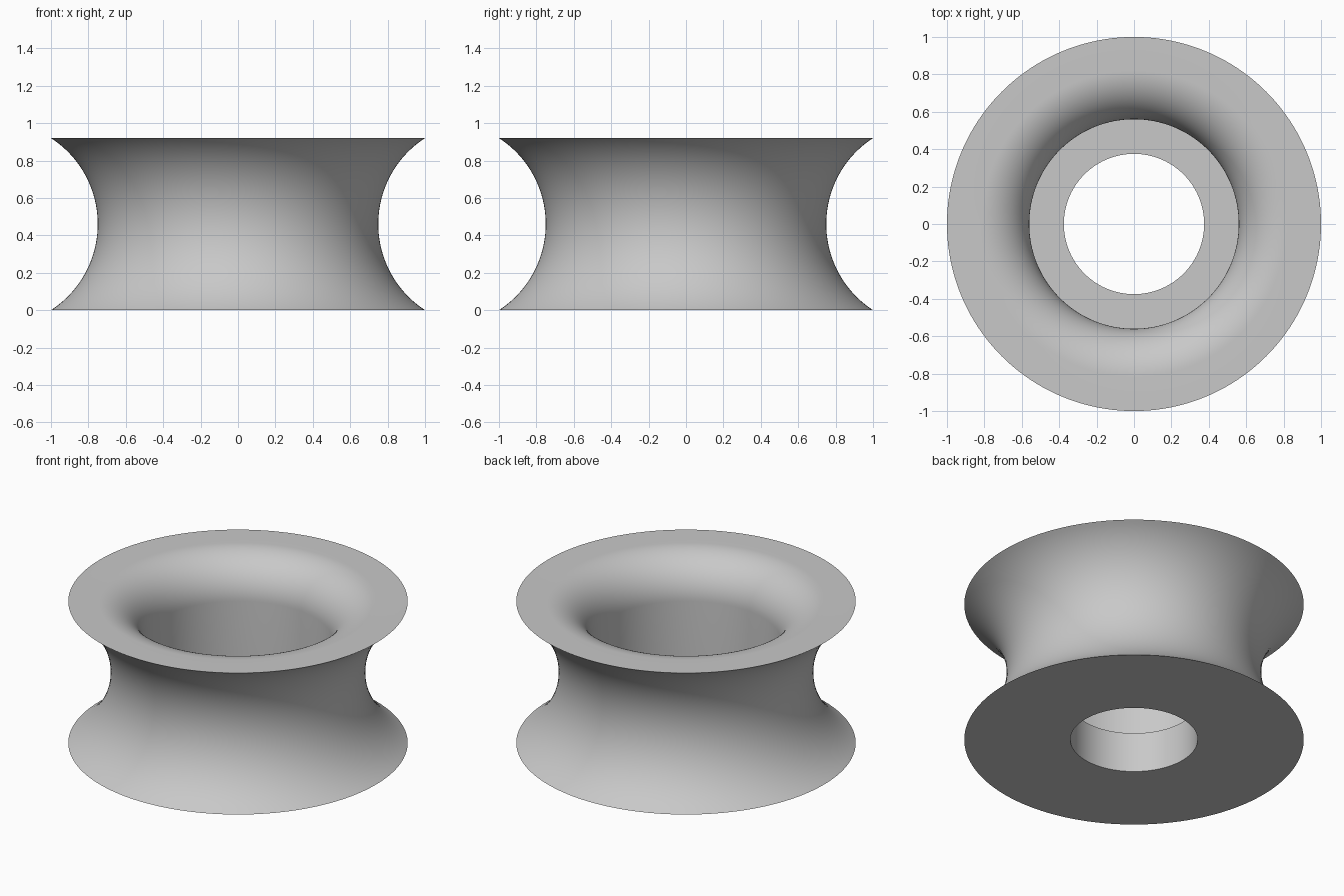
import bpy
import bmesh
from math import sin, cos, pi, atan2, hypot, radians

default = bpy.data.objects.get("Cube")
if default:
    bpy.data.objects.remove(default, do_unlink=True)

HEIGHT = 0.92
RIM = 1.0          # outer radius at both ends
WAIST = 0.75       # outer radius at mid height
BORE = 0.56        # upper bore radius
HOLE = 0.375       # through hole radius
LEDGE = 0.26       # height of the floor inside the bore
FILLET = 0.26      # rounding from top face into the bore
SEGMENTS = 160


def arc(cx, cz, radius, start, end, steps):
    """Points (r, z) along a circular arc."""
    angles = [start + (end - start) * i / steps for i in range(steps + 1)]
    return [(cx + radius * cos(a), cz + radius * sin(a)) for a in angles]


# Concave outer groove, passing through both rims and the waist
half = HEIGHT / 2
sag = RIM - WAIST
groove_r = (half ** 2 + sag ** 2) / (2 * sag)
groove_x = WAIST + groove_r
spread = atan2(half, groove_x - RIM)
groove = arc(groove_x, half, groove_r, pi + spread, pi - spread, 40)

# Rounded mouth, then bore wall, ledge and through hole
mouth = arc(BORE + FILLET, HEIGHT - FILLET, FILLET, pi / 2, pi, 24)
profile = groove + mouth + [(BORE, LEDGE), (HOLE, LEDGE), (HOLE, 0)]

# Revolve the closed profile around z
bm = bmesh.new()
verts = [bm.verts.new((r, 0, z)) for r, z in profile]
edges = [bm.edges.new((v, verts[(i + 1) % len(verts)])) for i, v in enumerate(verts)]
bmesh.ops.spin(bm, geom=verts + edges, cent=(0, 0, 0), axis=(0, 0, 1),
               angle=2 * pi, steps=SEGMENTS, use_merge=True)
bmesh.ops.remove_doubles(bm, verts=bm.verts[:], dist=0.0001)
bmesh.ops.recalc_face_normals(bm, faces=bm.faces[:])
mesh = bpy.data.meshes.new("grooved_roller")
bm.to_mesh(mesh)
bm.free()

roller = bpy.data.objects.new("grooved_roller", mesh)
bpy.context.collection.objects.link(roller)

# Plain grey material
grey = bpy.data.materials.new("plain_grey")
grey.use_nodes = True
color = (0.58, 0.58, 0.58, 1)
grey.diffuse_color = color
grey.node_tree.nodes["Principled BSDF"].inputs["Base Color"].default_value = color
mesh.materials.append(grey)

# Smooth curves, sharp rims
for other in bpy.context.selected_objects:
    other.select_set(False)
roller.select_set(True)
bpy.context.view_layer.objects.active = roller
bpy.ops.object.shade_smooth_by_angle(angle=radians(30))
